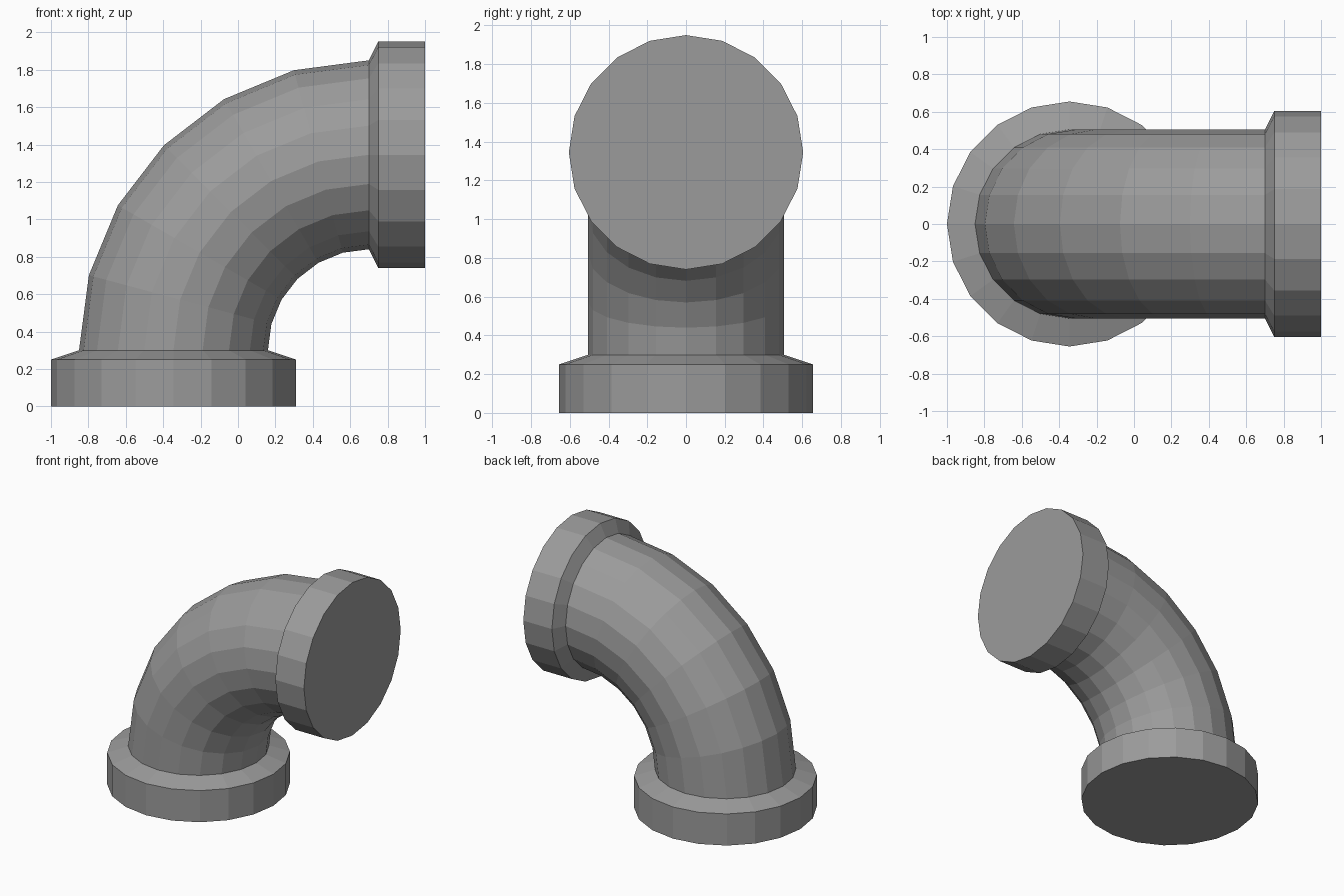
import bpy
import bmesh
from math import cos, sin, pi, radians
from mathutils import Vector

SIDES = 20
BEND_CENTRE = Vector((0.70, 0, 0.30))
BEND_RADIUS = 1.045
PIPE_RADIUS = 0.505

cube = bpy.data.objects.get("Cube")
if cube:
    bpy.data.objects.remove(cube)

grey = bpy.data.materials.new("pipe grey")
grey.use_nodes = True
COLOUR = (0.33, 0.33, 0.33, 1)
grey.diffuse_color = COLOUR
grey.node_tree.nodes["Principled BSDF"].inputs["Base Color"].default_value = COLOUR


def ring(bm, angle, shift, radius):
    """Circle of vertices across the bend, shifted along the pipe direction."""
    a = radians(angle)
    outward = Vector((-cos(a), 0, sin(a)))
    along = Vector((sin(a), 0, cos(a)))
    side = Vector((0, 1, 0))
    centre = BEND_CENTRE + outward * BEND_RADIUS + along * shift
    turns = [2 * pi * i / SIDES for i in range(SIDES)]
    return [bm.verts.new(centre + radius * (outward * cos(t) + side * sin(t)))
            for t in turns]


def loft(name, sections, cap=None):
    """Skin a row of (angle, shift, radius) rings; cap is the end to close."""
    bm = bmesh.new()
    rings = [ring(bm, *s) for s in sections]
    for low, high in zip(rings, rings[1:]):
        for i in range(SIDES):
            j = (i + 1) % SIDES
            bm.faces.new((low[j], low[i], high[i], high[j]))
    if cap == "start":
        bm.faces.new(rings[0])
    elif cap == "end":
        bm.faces.new(rings[-1][::-1])
    mesh = bpy.data.meshes.new(name)
    bm.to_mesh(mesh)
    bm.free()
    mesh.materials.append(grey)
    bpy.context.collection.objects.link(bpy.data.objects.new(name, mesh))


# Quarter-turn pipe
loft("elbow_pipe", [(a, 0, PIPE_RADIUS) for a in range(0, 91, 15)])

# Wide collar on the ground, with a sloped shoulder
loft("base_collar", [(0, -0.30, 0.655), (0, -0.05, 0.655), (0, 0, PIPE_RADIUS)], "start")

# Smaller collar on the sideways end
loft("end_collar", [(90, 0, PIPE_RADIUS), (90, 0.05, 0.605), (90, 0.30, 0.605)], "end")
